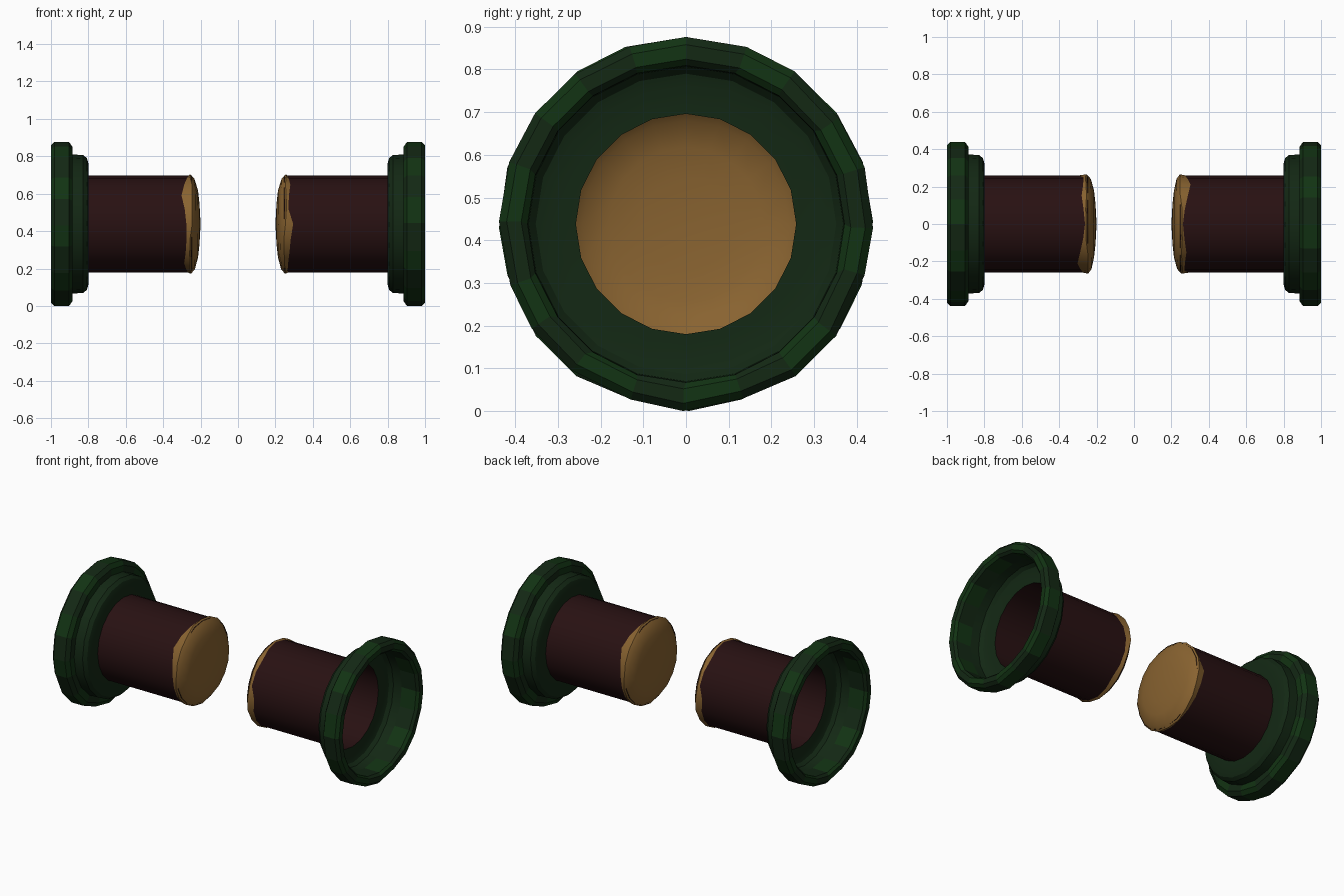
import bpy, bmesh, math, random

cube = bpy.data.objects.get("Cube")
if cube:
    bpy.data.objects.remove(cube, do_unlink=True)

SIDES = 20
AXIS_Z = 0.438
random.seed(4)


def material(name, rgb):
    m = bpy.data.materials.new(name)
    m.use_nodes = True
    m.diffuse_color = (*rgb, 1)
    m.node_tree.nodes["Principled BSDF"].inputs["Base Color"].default_value = (*rgb, 1)
    return m


bark = material("dark bark", (0.021, 0.0055, 0.006))
wood = material("cut wood", (0.25, 0.125, 0.03))
green = material("deep green", (0.0065, 0.021, 0.007))
light_green = material("leaf green", (0.006, 0.033, 0.0065))


def lathe(name, rings, mats, closed=False, pole=None, smooth=True, rule=None):
    """Skin rings around the x axis; each ring is a function column -> (x, radius, angle)."""
    bm = bmesh.new()
    loops = []
    for ring in rings:
        loop = []
        for i in range(SIDES):
            x, r, a = ring(i)
            loop.append(bm.verts.new((x, r * math.sin(a), r * math.cos(a))))
        loops.append(loop)
    pairs = list(zip(loops, loops[1:]))
    if closed:
        pairs.append((loops[-1], loops[0]))
    for p, q in pairs:
        for i in range(SIDES):
            j = (i + 1) % SIDES
            f = bm.faces.new((p[i], p[j], q[j], q[i]))
            f.material_index = rule(i) if rule else 0
    if pole is not None:
        tip = bm.verts.new((pole, 0, 0))
        for i in range(SIDES):
            bm.faces.new((tip, loops[0][i], loops[0][(i + 1) % SIDES]))
    bmesh.ops.recalc_face_normals(bm, faces=bm.faces)
    me = bpy.data.meshes.new(name)
    bm.to_mesh(me)
    bm.free()
    for m in mats:
        me.materials.append(m)
    ob = bpy.data.objects.new(name, me)
    bpy.context.collection.objects.link(ob)
    ob.location.z = AXIS_Z
    if smooth:
        bpy.ops.object.select_all(action='DESELECT')
        ob.select_set(True)
        bpy.context.view_layer.objects.active = ob
        bpy.ops.object.shade_smooth_by_angle(angle=math.radians(32))
    return ob


def circle(x, r):
    return lambda i: (x, r, 2 * math.pi * i / SIDES)


parts = []

# Hollow log, open at the outer end
parts.append(lathe("log_tube", [circle(-0.245, 0.258), circle(-0.8, 0.258)], [bark]))

# Domed cut face whose rim laps over the bark with a ragged edge
ragged = [0.262, 0.27, 0.28, 0.272, 0.27, 0.295, 0.282, 0.275, 0.268, 0.265,
          0.268, 0.275, 0.288, 0.28, 0.275, 0.276, 0.285, 0.302, 0.288, 0.272]
rim_jog = [random.uniform(-0.008, 0.008) for _ in range(SIDES)]


def rim(x, r, k):
    return lambda i: (x + k * rim_jog[i], r, 2 * math.pi * i / SIDES)


def ragged_edge(i):
    return (-ragged[i], 0.2595, 2 * math.pi * i / SIDES)


parts.append(lathe("cut_face", [circle(-0.206, 0.11), circle(-0.214, 0.18),
                                rim(-0.231, 0.242, 0.5), rim(-0.252, 0.266, 1),
                                ragged_edge], [wood], pole=-0.2))

# Stepped collar joining the log to the rim
parts.append(lathe("collar", [circle(-0.8, 0.258), circle(-0.8, 0.325),
                              circle(-0.808, 0.352), circle(-0.828, 0.369),
                              circle(-0.9, 0.372)], [green]))

# Chunky outer rim of uneven blocks in alternating greens
bump = [random.uniform(-0.007, 0.004) for _ in range(SIDES)]
turn = [random.uniform(-0.035, 0.035) for _ in range(SIDES)]
bump[0] = bump[5] = bump[10] = bump[15] = 0.002


def block(x, r, k=1):
    return lambda i: (x, r + k * bump[i], 2 * math.pi * i / SIDES + turn[i])


parts.append(lathe("outer_rim", [circle(-0.885, 0.37), block(-0.885, 0.41), block(-0.903, 0.436),
                                 block(-0.982, 0.436), block(-1.0, 0.418), block(-1.0, 0.385, 0.5),
                                 circle(-0.985, 0.371)],
                   [green, light_green], closed=True, smooth=False,
                   rule=lambda i: 1 - i % 2))

# Matching half, turned about the vertical axis
for ob in parts:
    twin = ob.copy()
    twin.name = "left_" + ob.name
    ob.name = "right_" + ob.name
    twin.rotation_euler.z = math.pi
    bpy.context.collection.objects.link(twin)
